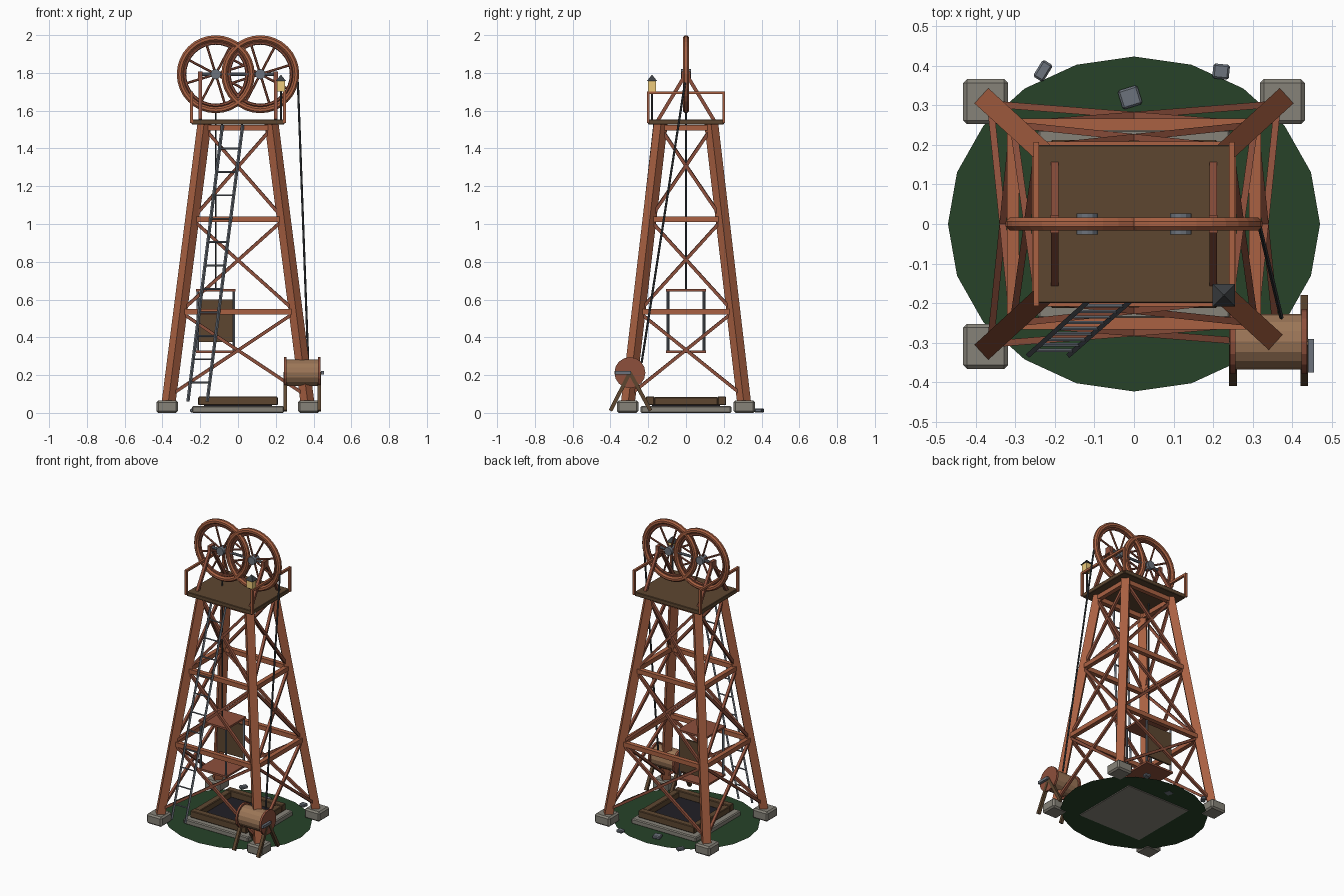
import bpy, bmesh, math, random
from mathutils import Vector, Matrix

if "Cube" in bpy.data.objects:
    bpy.data.objects.remove(bpy.data.objects["Cube"])

random.seed(4)


def material(name, r, g, b):
    m = bpy.data.materials.new(name)
    m.diffuse_color = (r, g, b, 1)
    m.use_nodes = True
    m.node_tree.nodes["Principled BSDF"].inputs["Base Color"].default_value = m.diffuse_color
    return m


RUST = material("rust_red", 0.40, 0.12, 0.055)
DARKRUST = material("dark_rust", 0.27, 0.08, 0.045)
WOOD = material("dark_timber", 0.11, 0.062, 0.03)
TAN = material("drum_timber", 0.33, 0.18, 0.095)
STEEL = material("steel", 0.15, 0.17, 0.20)
ROPE = material("rope", 0.045, 0.05, 0.055)
STONE = material("concrete", 0.24, 0.225, 0.19)
GRASS = material("grass", 0.02, 0.055, 0.022)
PIT = material("pit_dark", 0.015, 0.014, 0.02)
GLOW = material("lamp_glass", 0.85, 0.6, 0.2)


def make(name, bm, mat):
    me = bpy.data.meshes.new(name)
    bm.to_mesh(me)
    bm.free()
    me.materials.append(mat)
    ob = bpy.data.objects.new(name, me)
    bpy.context.collection.objects.link(ob)
    return ob


def box(name, loc, size, mat, bevel=0.0, rot=0.0):
    bm = bmesh.new()
    bmesh.ops.create_cube(bm, size=1, matrix=Matrix.Diagonal((*size, 1)))
    ob = make(name, bm, mat)
    ob.location = loc
    ob.rotation_euler.z = rot
    if bevel:
        mod = ob.modifiers.new("bevel", "BEVEL")
        mod.width = bevel
        mod.segments = 1
    return ob


def along(a, b):
    a, b = Vector(a), Vector(b)
    d = b - a
    q = d.to_track_quat('Z', 'Y')
    return Matrix.Translation((a + b) / 2) @ q.to_matrix().to_4x4(), d.length


def beam(name, a, b, w, mat, depth=None):
    m, n = along(a, b)
    bm = bmesh.new()
    bmesh.ops.create_cube(bm, size=1, matrix=m @ Matrix.Diagonal((w, depth or w, n, 1)))
    return make(name, bm, mat)


def rod(name, a, b, r, mat, sides=8, r2=None):
    m, n = along(a, b)
    bm = bmesh.new()
    bmesh.ops.create_cone(bm, cap_ends=True, segments=sides, radius1=r,
                          radius2=r if r2 is None else r2, depth=n, matrix=m)
    return make(name, bm, mat)


def ring(name, centre, major, minor, mat, seg=32, sides=8):
    # circle section spun about the y axis
    bm = bmesh.new()
    bmesh.ops.create_circle(bm, segments=sides, radius=minor,
                            matrix=Matrix.Translation((major, 0, 0)) @ Matrix.Rotation(math.pi / 8, 4, 'Z'))
    bmesh.ops.spin(bm, geom=bm.verts[:] + bm.edges[:], cent=(0, 0, 0), axis=(0, 1, 0),
                   angle=2 * math.pi, steps=seg, use_duplicate=False)
    bmesh.ops.remove_doubles(bm, verts=bm.verts, dist=1e-5)
    bmesh.ops.recalc_face_normals(bm, faces=bm.faces)
    ob = make(name, bm, mat)
    ob.location = centre
    return ob


# Ground disc, pit slab, timber collar and loose stones
bm = bmesh.new()
bmesh.ops.create_circle(bm, cap_ends=True, segments=20, radius=1,
                        matrix=Matrix.Translation((0, 0, 0.004)) @ Matrix.Diagonal((0.47, 0.423, 1, 1)))
make("ground", bm, GRASS)
box("pit_slab", (0, 0, 0.018), (0.486, 0.48, 0.036), STONE, 0.006)
box("pit_opening", (0, 0, 0.039), (0.36, 0.36, 0.01), PIT)
for s in (-1, 1):
    box("collar_timber_y", (0, s * 0.19, 0.064), (0.42, 0.045, 0.046), WOOD, 0.004)
    box("collar_timber_x", (s * 0.188, 0, 0.062), (0.045, 0.336, 0.042), WOOD, 0.004)
for x, y, w, d, r in ((-0.23, 0.387, 0.03, 0.05, -0.55), (-0.01, 0.32, 0.052, 0.05, 0.3),
                      (0.22, 0.385, 0.042, 0.038, -0.1)):
    box("stone", (x, y, 0.013), (w, d, 0.02), STEEL, 0.005, r)


# Tower: tapered legs, girts and cross braces
def corner(sx, sy, z):
    t = (z - 0.05) / 1.48
    return Vector((sx * (0.368 - 0.19 * t), sy * (0.308 - 0.174 * t), z))


CORNERS = [(-1, -1), (1, -1), (1, 1), (-1, 1)]
LEVELS = (0.09, 0.535, 1.025, 1.51)
for i, c in enumerate(CORNERS):
    n = CORNERS[(i + 1) % 4]
    box("footing", (c[0] * 0.375, c[1] * 0.309, 0.033), (0.114, 0.114, 0.066), STONE, 0.01)
    beam("tower_leg", corner(*c, 0.05), corner(*c, 1.535), 0.052, RUST)
    for z in LEVELS[1:]:
        beam("girt", corner(*c, z), corner(*n, z), 0.03, RUST)
    for z0, z1 in zip(LEVELS, LEVELS[1:]):
        beam("brace", corner(*c, z0), corner(*n, z1), 0.017, DARKRUST)
        beam("brace", corner(*n, z0), corner(*c, z1), 0.017, DARKRUST)

# Platform with side rails and wheel A-frames
box("platform", (0, 0, 1.54), (0.49, 0.4, 0.028), WOOD, 0.003)
for sx in (-1, 1):
    x = sx * 0.247
    beam("rail_top", (x, -0.207, 1.695), (x, 0.207, 1.695), 0.015, RUST)
    for sy in (-1, 1):
        beam("rail_post", (x, sy * 0.2, 1.535), (x, sy * 0.2, 1.695), 0.015, RUST)
        beam("wheel_frame", (sx * 0.2, sy * 0.148, 1.55), (sx * 0.2, 0, 1.795), 0.019, DARKRUST)
    box("bearing", (sx * 0.2, 0, 1.785), (0.022, 0.045, 0.045), DARKRUST)
rod("axle", (-0.2, 0, 1.793), (0.2, 0, 1.793), 0.009, STEEL)

# Twin winding wheels
for x in (-0.118, 0.118):
    c = Vector((x, 0, 1.793))
    ring("wheel_rim", c, 0.19, 0.0175, RUST)
    ring("wheel_inner_rim", c, 0.165, 0.009, DARKRUST, 32, 6)
    rod("wheel_hub", c - Vector((0, 0.026, 0)), c + Vector((0, 0.026, 0)), 0.027, STEEL, 12)
    for k in range(8):
        a = k * math.pi / 4 + 0.3
        d = Vector((math.cos(a), 0, math.sin(a)))
        rod("spoke", c + d * 0.02, c + d * 0.178, 0.0065, DARKRUST, 6)

# Ropes
rod("hoist_rope", (-0.118, 0, 1.62), (-0.118, 0, 0.65), 0.005, ROPE, 6)
rod("winch_rope", (0.317, -0.005, 1.75), (0.372, -0.235, 0.265), 0.006, ROPE, 6)

# Hoist cage
for z in (0.324, 0.649):
    box("cage_plate", (-0.118, 0, z), (0.21, 0.21, 0.013), DARKRUST)
for sx in (-1, 1):
    for sy in (-1, 1):
        px, py = -0.118 + sx * 0.095, sy * 0.095
        rod("cage_post", (px, py, 0.325), (px, py, 0.648), 0.007, STEEL, 6)
box("cage_back_panel", (-0.118, 0.095, 0.487), (0.185, 0.012, 0.225), WOOD)

# Ladder
for x0, x1 in ((-0.265, -0.082), (-0.163, 0.025)):
    beam("ladder_rail", (x0, -0.33, 0.06), (x1, -0.165, 1.525), 0.012, STEEL)
for k in range(11):
    z = 0.16 + 0.124 * k
    t = (z - 0.06) / 1.465
    y = -0.33 + 0.165 * t
    rod("ladder_rung", (-0.265 + 0.183 * t, y, z), (-0.163 + 0.188 * t, y, z), 0.005, STEEL, 6)

# Winch drum on trestles
rod("winch_drum", (0.25, -0.297, 0.213), (0.435, -0.297, 0.213), 0.07, TAN, 16)
for x in (0.25, 0.43):
    rod("drum_flange", (x - 0.007, -0.297, 0.213), (x + 0.007, -0.297, 0.213), 0.082, DARKRUST, 16)
    for y in (-0.4, -0.188):
        beam("trestle_leg", (x, y, 0.012), (x, -0.297, 0.213), 0.02, WOOD)
box("winch_crank", (0.447, -0.333, 0.213), (0.016, 0.085, 0.018), STEEL)

# Lantern on the platform corner
rod("lantern_post", (0.227, -0.18, 1.55), (0.227, -0.18, 1.705), 0.006, ROPE, 6)
box("lantern_glass", (0.227, -0.18, 1.73), (0.042, 0.042, 0.056), GLOW)
roof = rod("lantern_roof", (0, 0, -0.016), (0, 0, 0.016), 0.04, ROPE, 4, 0.003)
roof.location = (0.227, -0.18, 1.772)
roof.rotation_euler.z = math.pi / 4
